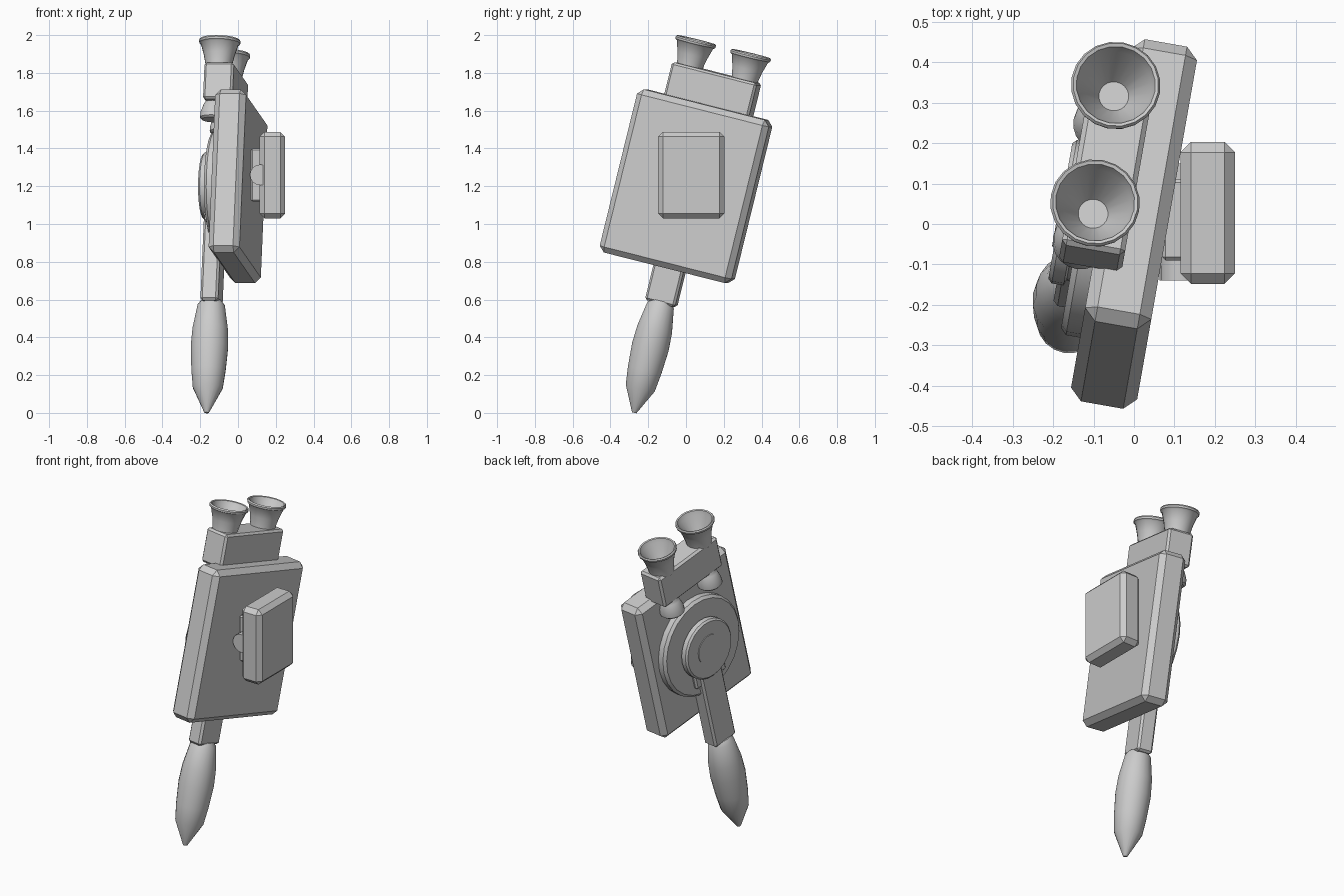
import bpy, bmesh, math
from mathutils import Matrix, Vector

cube = bpy.data.objects.get("Cube")
if cube:
    bpy.data.objects.remove(cube, do_unlink=True)

grey = bpy.data.materials.new("light_grey")
grey.use_nodes = True
grey.diffuse_color = (0.6, 0.6, 0.6, 1)
grey.node_tree.nodes["Principled BSDF"].inputs["Base Color"].default_value = (0.6, 0.6, 0.6, 1)

# Tilted frame shared by the main body: x = thickness, y = width, z = height
TILT = (Matrix.Translation((0, 0, 1.2))
        @ Matrix.Rotation(math.radians(-10), 4, 'Z')
        @ Matrix.Rotation(math.radians(-14), 4, 'X'))
UPRIGHT = Matrix.Identity(4)
TO_LEFT = Matrix.Rotation(math.radians(-90), 4, 'Y')    # turns +z to -x
TO_FRONT = Matrix.Rotation(math.radians(90), 4, 'X')    # turns +z to -y


def finish(name, bm, matrix, smooth):
    bmesh.ops.recalc_face_normals(bm, faces=bm.faces)
    mesh = bpy.data.meshes.new(name)
    bm.to_mesh(mesh)
    bm.free()
    mesh.materials.append(grey)
    obj = bpy.data.objects.new(name, mesh)
    bpy.context.collection.objects.link(obj)
    obj.matrix_world = matrix
    if smooth:
        bpy.ops.object.select_all(action='DESELECT')
        obj.select_set(True)
        bpy.context.view_layer.objects.active = obj
        bpy.ops.object.shade_smooth_by_angle(angle=math.radians(35))
    return obj


def box(name, low, high, chamfer, frame=TILT):
    """Chamfered box between two corners."""
    low, high = Vector(low), Vector(high)
    bm = bmesh.new()
    bmesh.ops.create_cube(bm, size=1)
    bmesh.ops.scale(bm, vec=high - low, verts=bm.verts)
    bmesh.ops.translate(bm, vec=(low + high) / 2, verts=bm.verts)
    if chamfer:
        bmesh.ops.bevel(bm, geom=bm.edges[:], offset=chamfer, segments=1,
                        affect='EDGES', profile=0.5)
    return finish(name, bm, frame, False)


def lathe(name, profile, matrix, sides=20):
    """Turned solid from (radius, height) points, capped at both ends."""
    bm = bmesh.new()
    rings = [[bm.verts.new((r * math.cos(a), r * math.sin(a), h))
              for a in (2 * math.pi * i / sides for i in range(sides))]
             for r, h in profile]
    for a, b in zip(rings, rings[1:]):
        for i in range(sides):
            j = (i + 1) % sides
            bm.faces.new((a[i], a[j], b[j], b[i]))
    bm.faces.new(rings[0][::-1])
    bm.faces.new(rings[-1])
    return finish(name, bm, matrix, True)


def at(x, y, z, frame=TILT):
    return frame @ Matrix.Translation((x, y, z))


# Main slab and the block that carries the nozzles
box("main_slab", (-0.083, -0.365, -0.445), (0.083, 0.365, 0.445), 0.03)
box("nozzle_block", (-0.168, -0.235, 0.42), (-0.01, 0.235, 0.62), 0.012)

# Flared open nozzles with the pipes below them
cup = [(0.07, 0.6), (0.073, 0.635), (0.083, 0.68), (0.1, 0.735),
       (0.109, 0.742), (0.111, 0.753), (0.106, 0.761), (0.098, 0.758),
       (0.09, 0.735), (0.037, 0.64)]
pipe = [(0.06, 0.325), (0.07, 0.335), (0.068, 0.365), (0.052, 0.41),
        (0.045, 0.42), (0.045, 0.5)]
for side, u in (("front", -0.152), ("back", 0.152)):
    lathe(side + "_nozzle", cup, at(-0.104, u, 0))
    lathe(side + "_pipe", pipe, at(-0.122, u, 0))

# Round plate, hub and cap on the outer face
lathe("round_plate", [(0.3, 0.07), (0.3, 0.118), (0.285, 0.133)],
      TILT @ TO_LEFT, 24)
lathe("hub", [(0.165, 0.12), (0.165, 0.14), (0.18, 0.145), (0.18, 0.175),
              (0.17, 0.185)], TILT @ TO_LEFT, 24)
lathe("hub_cap", [(0.09, 0.18), (0.09, 0.19)], TILT @ TO_LEFT)

# Arm hanging from the hub, with its collar and pointed end
box("hub_collar", (-0.152, -0.12, -0.22), (-0.08, 0.12, -0.08), 0.01)
box("arm", (-0.163, -0.083, -0.64), (-0.068, 0.083, -0.1), 0.012)
lathe("pointed_tip", [(0.012, -1.236), (0.08, -1.1), (0.092, -1.0),
                      (0.1, -0.875), (0.095, -0.78), (0.073, -0.65),
                      (0.055, -0.625)], at(-0.116, 0, 0))

# Upright side box on its hinge
box("side_box", (0.115, -0.148, 1.03), (0.25, 0.203, 1.488), 0.026, UPRIGHT)
box("hinge_plate", (0.07, -0.09, 1.12), (0.125, 0.11, 1.4), 0.008, UPRIGHT)
lathe("hinge_barrel", [(0.055, -0.15), (0.055, 0.14)],
      at(0.118, 0, 1.26, UPRIGHT) @ TO_FRONT, 16)
